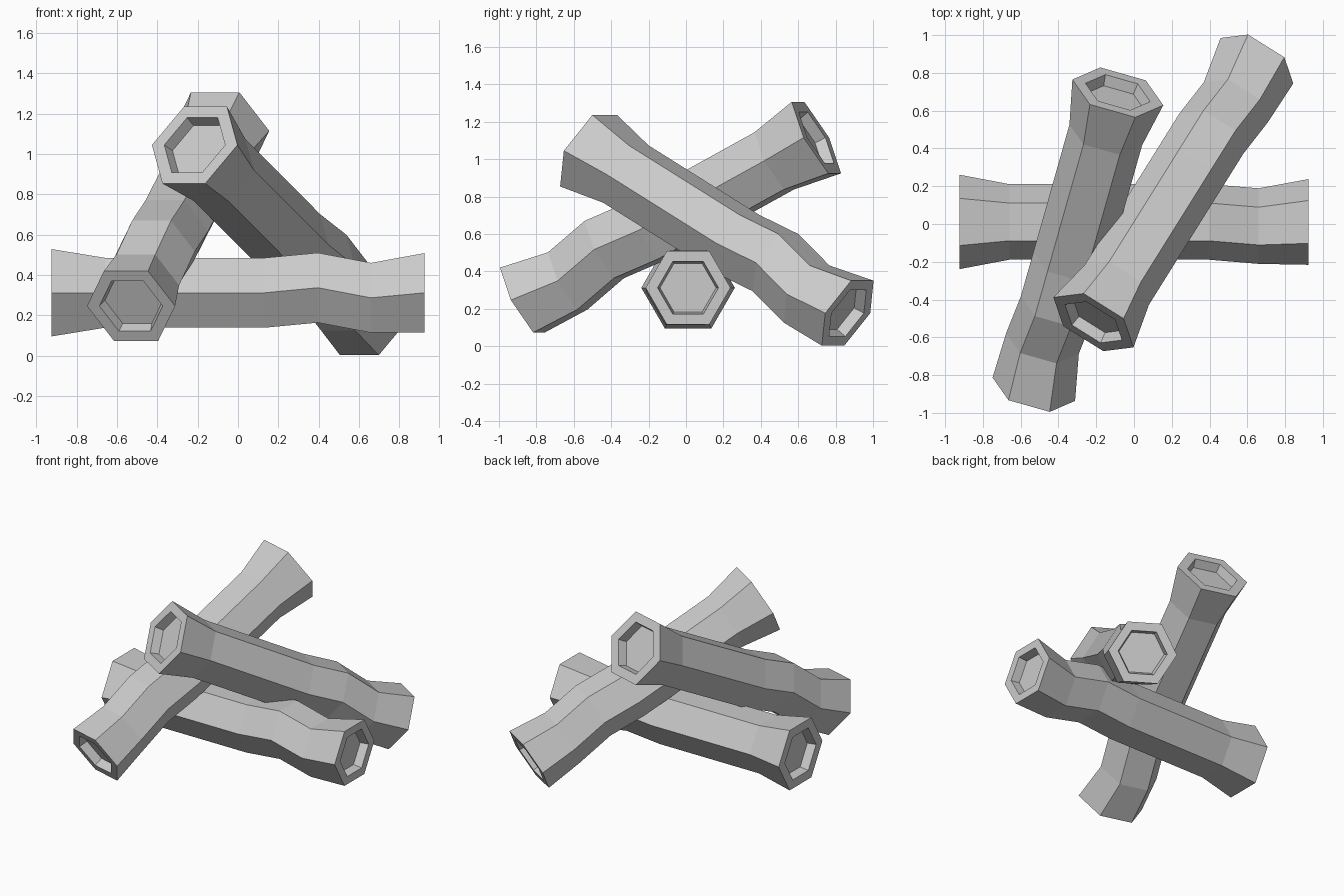
import bpy, bmesh
from math import radians, cos, sin, pi

if "Cube" in bpy.data.objects:
    bpy.data.objects.remove(bpy.data.objects["Cube"])

# (position along log, sideways offset, vertical offset, radius)
RINGS = [
    # hollowed start end
    (-0.865, 0, 0, 0.163), (-0.925, 0, 0, 0.178),
    # bark
    (-0.925, 0, 0, 0.250), (-0.66, 0, 0, 0.200), (-0.396, 0, 0, 0.200),
    (-0.132, 0, 0, 0.200), (0.132, 0, 0, 0.200), (0.396, 0, 0.025, 0.200),
    (0.66, -0.022, -0.025, 0.200), (0.925, 0, 0, 0.227),
    # hollowed far end
    (0.925, 0, 0, 0.163), (0.865, 0, 0, 0.150),
]
SIDES = 6


def make_log(name, location, pitch, yaw):
    bm = bmesh.new()
    loops = []
    for x, oy, oz, r in RINGS:
        loops.append([bm.verts.new((x, oy + r * cos(2 * pi * i / SIDES),
                                    oz + r * sin(2 * pi * i / SIDES)))
                      for i in range(SIDES)])
    for a, b in zip(loops, loops[1:]):
        for i in range(SIDES):
            j = (i + 1) % SIDES
            bm.faces.new((a[i], a[j], b[j], b[i]))
    bm.faces.new(loops[0])
    bm.faces.new(loops[-1])
    bmesh.ops.recalc_face_normals(bm, faces=bm.faces)
    mesh = bpy.data.meshes.new(name)
    bm.to_mesh(mesh)
    bm.free()
    obj = bpy.data.objects.new(name, mesh)
    obj.location = location
    obj.rotation_euler = (0, radians(pitch), radians(yaw))
    bpy.context.collection.objects.link(obj)
    return obj


# Base log lies flat, two others lean across it
make_log("base_log", (0, 0.011, 0.3125), 0, 0)
make_log("left_leaning_log", (-0.308, -0.089, 0.681), 28, -105.8)
make_log("right_leaning_log", (0.218, 0.172, 0.611), 28, 58)
